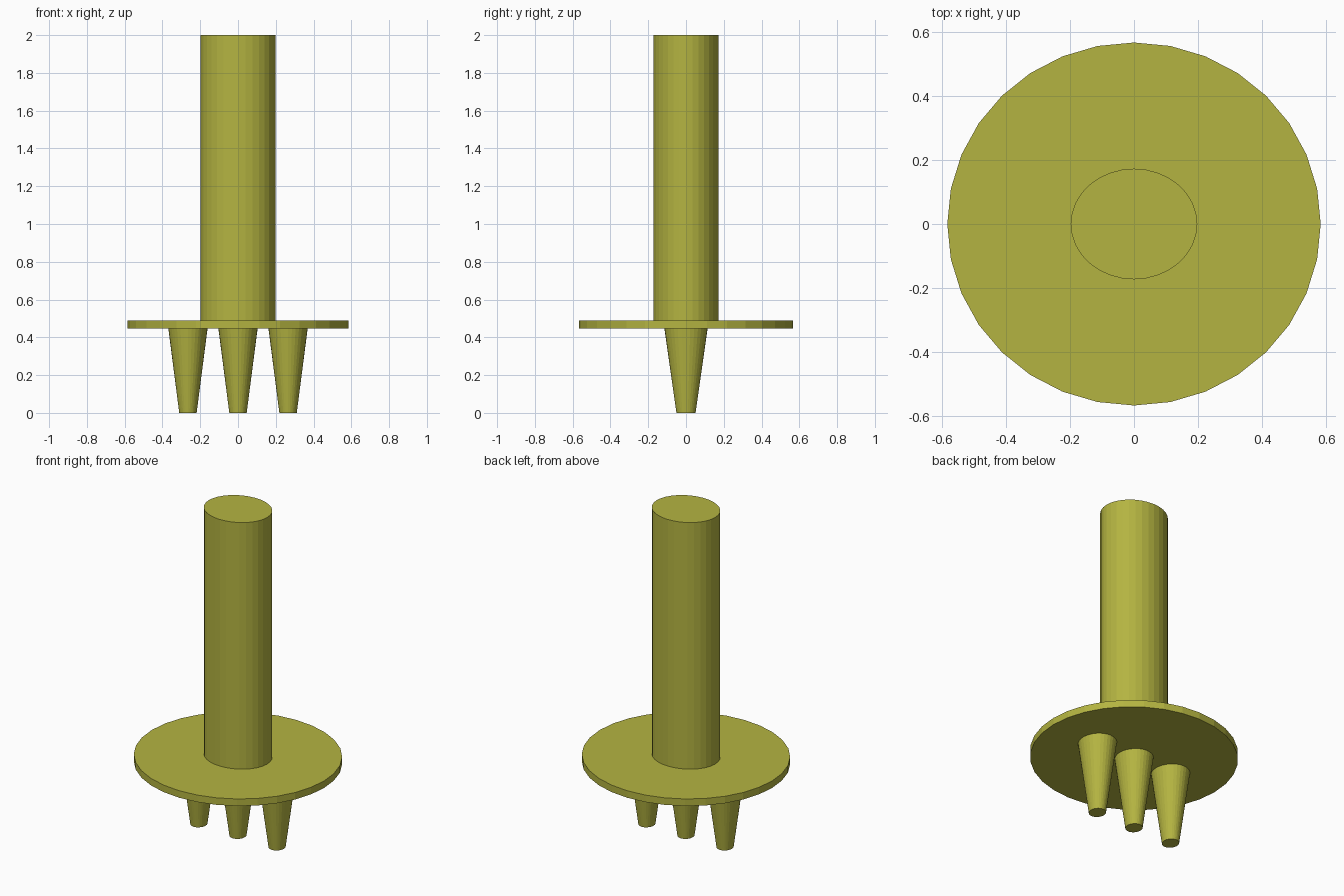
import bpy

cube = bpy.data.objects.get("Cube")
if cube:
    bpy.data.objects.remove(cube, do_unlink=True)

# Single olive finish
olive = bpy.data.materials.new("olive")
olive.use_nodes = True
colour = (0.456, 0.456, 0.053, 1)
olive.diffuse_color = colour
olive.node_tree.nodes["Principled BSDF"].inputs["Base Color"].default_value = colour


def tapered(name, bottom, top, z0, z1, x=0, depth_ratio=1):
    """Upright 32-sided flat-faced cone or cylinder with an oval section."""
    bpy.ops.mesh.primitive_cone_add(vertices=32, radius1=bottom, radius2=top,
                                    depth=z1 - z0, location=(x, 0, (z0 + z1) / 2))
    part = bpy.context.object
    part.name = name
    part.scale.y = depth_ratio
    bpy.ops.object.transform_apply(location=False, rotation=False, scale=True)
    part.data.materials.append(olive)
    return part


# Handle and guard disc
tapered("column", 0.198, 0.198, 0.488, 2.0, depth_ratio=0.874)
tapered("disc", 0.584, 0.584, 0.446, 0.489, depth_ratio=0.972)

# Row of three tapering prongs
for side, name in ((-1, "right_prong"), (0, "middle_prong"), (1, "left_prong")):
    tapered(name, 0.046, 0.104, 0, 0.448, x=side * 0.265, depth_ratio=1.1)
